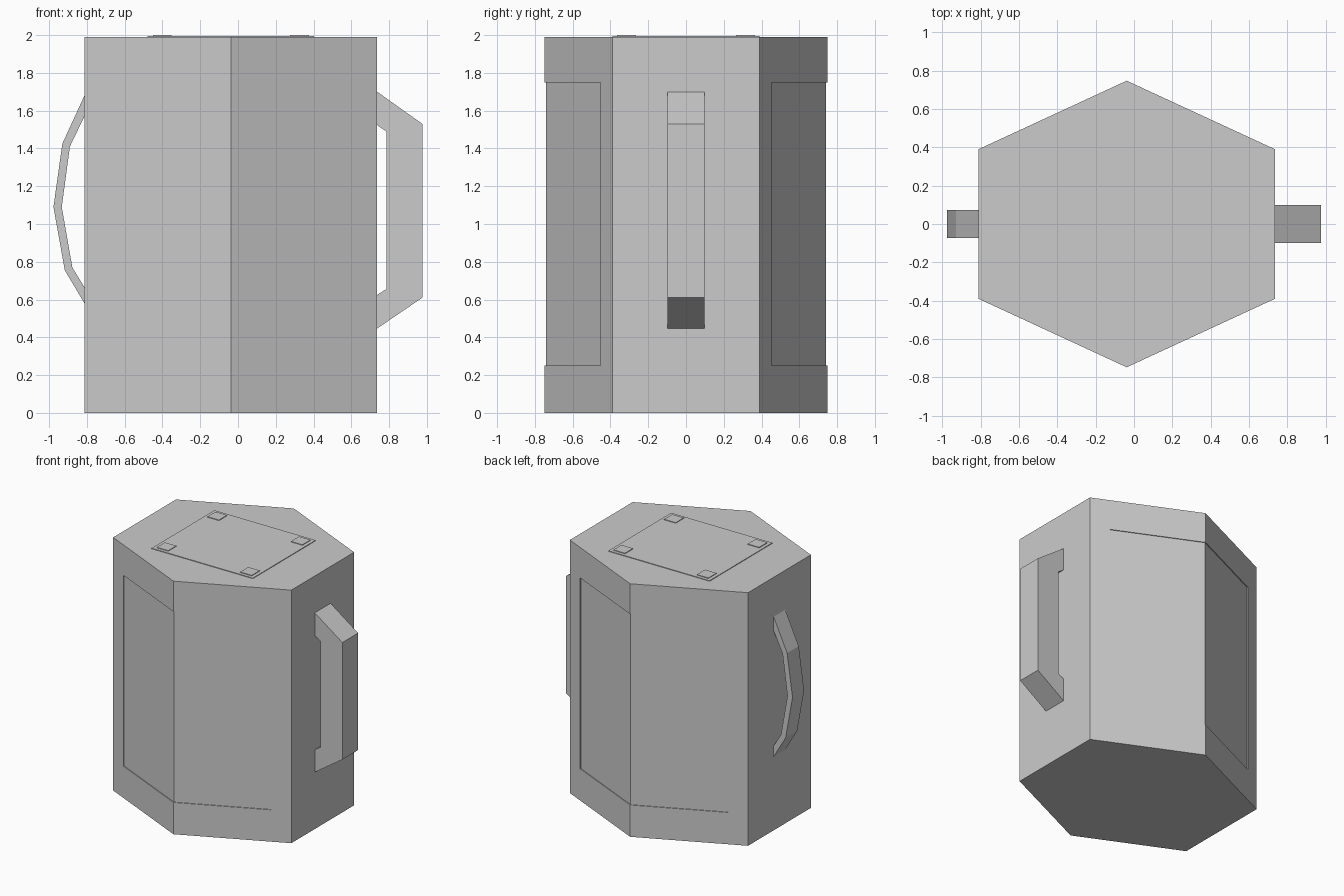
import bpy, bmesh
from mathutils import Vector

if "Cube" in bpy.data.objects:
    bpy.data.objects.remove(bpy.data.objects["Cube"])

CX = -0.038  # body axis


def prism(name, pts, start, depth):
    """Extrude a closed loop of 3D points by start..start+depth along one vector."""
    bm = bmesh.new()
    vs = [bm.verts.new(Vector(p) + start) for p in pts]
    face = bm.faces.new(vs)
    new = bmesh.ops.extrude_face_region(bm, geom=[face])["geom"]
    bmesh.ops.translate(bm, vec=depth, verts=[g for g in new if isinstance(g, bmesh.types.BMVert)])
    bmesh.ops.recalc_face_normals(bm, faces=bm.faces[:])
    mesh = bpy.data.meshes.new(name)
    bm.to_mesh(mesh)
    bm.free()
    ob = bpy.data.objects.new(name, mesh)
    bpy.context.collection.objects.link(ob)
    return ob


def upright(name, xy, z0, z1):
    return prism(name, [(x, y, 0) for x, y in xy], Vector((0, 0, z0)), Vector((0, 0, z1 - z0)))


def sideways(name, xz, half):
    return prism(name, [(x, 0, z) for x, z in xz], Vector((0, -half, 0)), Vector((0, 2 * half, 0)))


def slab(name, x0, x1, y0, y1, z0, z1):
    return upright(name, [(x0, y0), (x1, y0), (x1, y1), (x0, y1)], z0, z1)


# Hexagonal body
R, S, W = 0.748, 0.39, 0.775
body = upright("body", [(CX, -R), (CX + W, -S), (CX + W, S), (CX, R), (CX - W, S), (CX - W, -S)], 0, 1.99)

# Shallow recessed panels wrapping the front and back corners
D, P = 0.007, 0.642
edge = R - (R - S) * P / W
for side, s in (("front", -1), ("back", 1)):
    cut = upright(side + "_panel_cutter",
                  [(CX - P, s * (edge - D)), (CX, s * (R - D)), (CX + P, s * (edge - D)),
                   (CX + P, s), (CX - P, s)], 0.25, 1.75)
    cut.hide_render = True
    cut.hide_viewport = True
    mod = body.modifiers.new(side + "_recess", "BOOLEAN")
    mod.operation = "DIFFERENCE"
    mod.solver = "EXACT"
    mod.object = cut

# Lid plate with four corner pads
slab("lid_plate", CX - 0.44, CX + 0.44, -0.39, 0.39, 1.985, 1.995)
for i in (-1, 1):
    for j in (-1, 1):
        x, y = CX + i * 0.363, j * 0.315
        slab("lid_pad", x - 0.05, x + 0.05, y - 0.05, y + 0.05, 1.99, 2.0)

# Chunky angular handle on the right
sideways("right_handle", [(0.737, 1.70), (0.976, 1.53), (0.976, 0.61), (0.737, 0.447),
                          (0.737, 0.625), (0.785, 0.655), (0.785, 1.49), (0.737, 1.523)], 0.098)

# Slim bowed handle on the left
sideways("left_handle", [(-0.813, 1.68), (-0.93, 1.425), (-0.977, 1.09), (-0.917, 0.755), (-0.813, 0.58),
                         (-0.813, 0.665), (-0.877, 0.77), (-0.933, 1.09), (-0.89, 1.41), (-0.813, 1.57)], 0.072)
